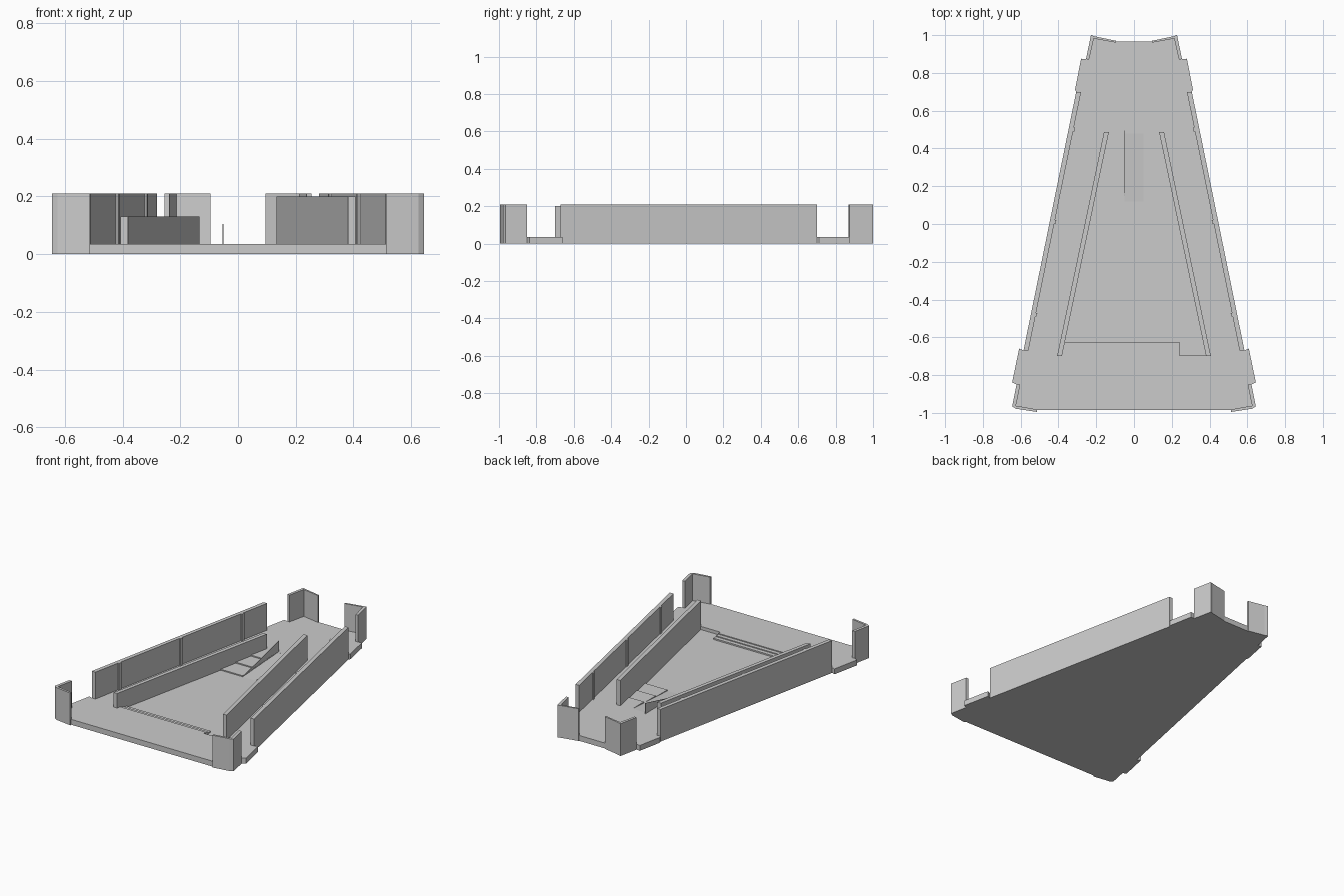
import bpy, bmesh

if "Cube" in bpy.data.objects:
    bpy.data.objects.remove(bpy.data.objects["Cube"])

FLOOR, TOP, PIT = 0.035, 0.21, 0.014


def make(name, verts, faces):
    me = bpy.data.meshes.new(name)
    me.from_pydata(verts, [], faces)
    bm = bmesh.new()
    bm.from_mesh(me)
    bmesh.ops.recalc_face_normals(bm, faces=bm.faces)
    bm.to_mesh(me)
    bm.free()
    ob = bpy.data.objects.new(name, me)
    bpy.context.collection.objects.link(ob)
    return ob


def prism(name, pts, z0, z1):
    n = len(pts)
    verts = [(x, y, z) for z in (z0, z1) for x, y in pts]
    faces = [list(range(n)), list(range(n, 2 * n))]
    faces += [(i, (i + 1) % n, n + (i + 1) % n, n + i) for i in range(n)]
    return make(name, verts, faces)


def both(name, pts, z0, z1):
    for side, s in (("right", 1), ("left", -1)):
        prism(f"{name}_{side}", [(s * x, y) for x, y in pts], z0, z1)


def line(a, b):
    """x as a function of y along the line a-b"""
    return lambda y: a[0] + (b[0] - a[0]) * (y - a[1]) / (b[1] - a[1])


outer_in = line((0.559, -0.67), (0.28, 0.70))
inner_in = line((0.382, -0.70), (0.133, 0.487))

# Base slab, with tabs at the wall gaps
half = [(0.513, -0.985), (0.625, -0.978), (0.645, -0.965), (0.622, -0.85),
        (0.645, -0.838), (0.608, -0.66), (0.583, -0.67), (0.306, 0.70),
        (0.312, 0.712), (0.28, 0.875), (0.254, 0.873), (0.228, 1.0),
        (0.205, 0.99), (0.095, 0.966)]
base = prism("base", half + [(-x, y) for x, y in reversed(half)], 0, FLOOR)

# Shallow sunken floor between the inner walls
y0, y1 = -0.695, 0.48
cutter = prism("pit_cutter", [(-inner_in(y0), y0), (inner_in(y0), y0),
                              (inner_in(y1), y1), (-inner_in(y1), y1)], PIT, 0.1)
cutter.hide_render = True
cutter.hide_viewport = True
mod = base.modifiers.new("pit", "BOOLEAN")
mod.operation = 'DIFFERENCE'
mod.solver = 'EXACT'
mod.object = cutter

# Outer walls and their small inside ribs
both("outer_wall", [(0.585, -0.67), (0.306, 0.70), (0.28, 0.70), (0.559, -0.67)], 0, TOP)
for i, y in enumerate((-0.48, 0.01, 0.50)):
    a, b = y - 0.01, y + 0.01
    both(f"wall_rib_{i}", [(outer_in(a) + 0.003, a), (outer_in(b) + 0.003, b),
                           (outer_in(b) - 0.007, b), (outer_in(a) - 0.007, a)], FLOOR, TOP)

# Corner posts
both("front_post", [(0.513, -0.995), (0.625, -0.978), (0.645, -0.965), (0.622, -0.85),
                    (0.602, -0.85), (0.625, -0.962), (0.513, -0.982)], 0, TOP)
both("back_post", [(0.095, 0.97), (0.205, 0.993), (0.228, 1.0), (0.254, 0.873),
                   (0.238, 0.87), (0.213, 0.982), (0.095, 0.96)], 0, TOP)

# Inner walls: the left one is lower
for side, s, h in (("right", 1, 0.20), ("left", -1, 0.13)):
    prism(f"inner_wall_{side}", [(s * 0.407, -0.70), (s * 0.159, 0.487),
                                 (s * 0.133, 0.487), (s * 0.382, -0.70)], PIT, h)

# Front steps going down into the pit
for i, y in enumerate((-0.675, -0.65, -0.624)):
    prism(f"front_step_{i}", [(-inner_in(-0.695), -0.698), (0.24, -0.698),
                              (0.24, y), (-inner_in(y), y)],
          PIT - 0.003, FLOOR - 0.006 * i)

# Back steps going up, either side of a ramp
for i, y in enumerate((0.12, 0.24, 0.36)):
    both(f"back_step_{i}", [(0.05, y), (inner_in(y) + 0.005, y),
                            (inner_in(0.48) + 0.005, 0.482), (0.05, 0.482)],
         PIT - 0.003, PIT + 0.007 * (i + 1))
make("ramp", [(s * 0.05, y, z) for s in (-1, 1)
              for y, z in ((0.12, PIT), (0.485, PIT), (0.485, FLOOR))],
     [(0, 1, 2), (3, 4, 5), (0, 1, 4, 3), (1, 2, 5, 4), (2, 0, 3, 5)])

# Thin side sheet rising beside the ramp
make("ramp_side_sheet", [(x, y, z) for x in (-0.053, -0.051)
                         for y, z in ((0.12, PIT), (0.495, FLOOR), (0.495, 0.105))],
     [(0, 1, 2), (3, 4, 5), (0, 1, 4, 3), (1, 2, 5, 4), (2, 0, 3, 5)])
